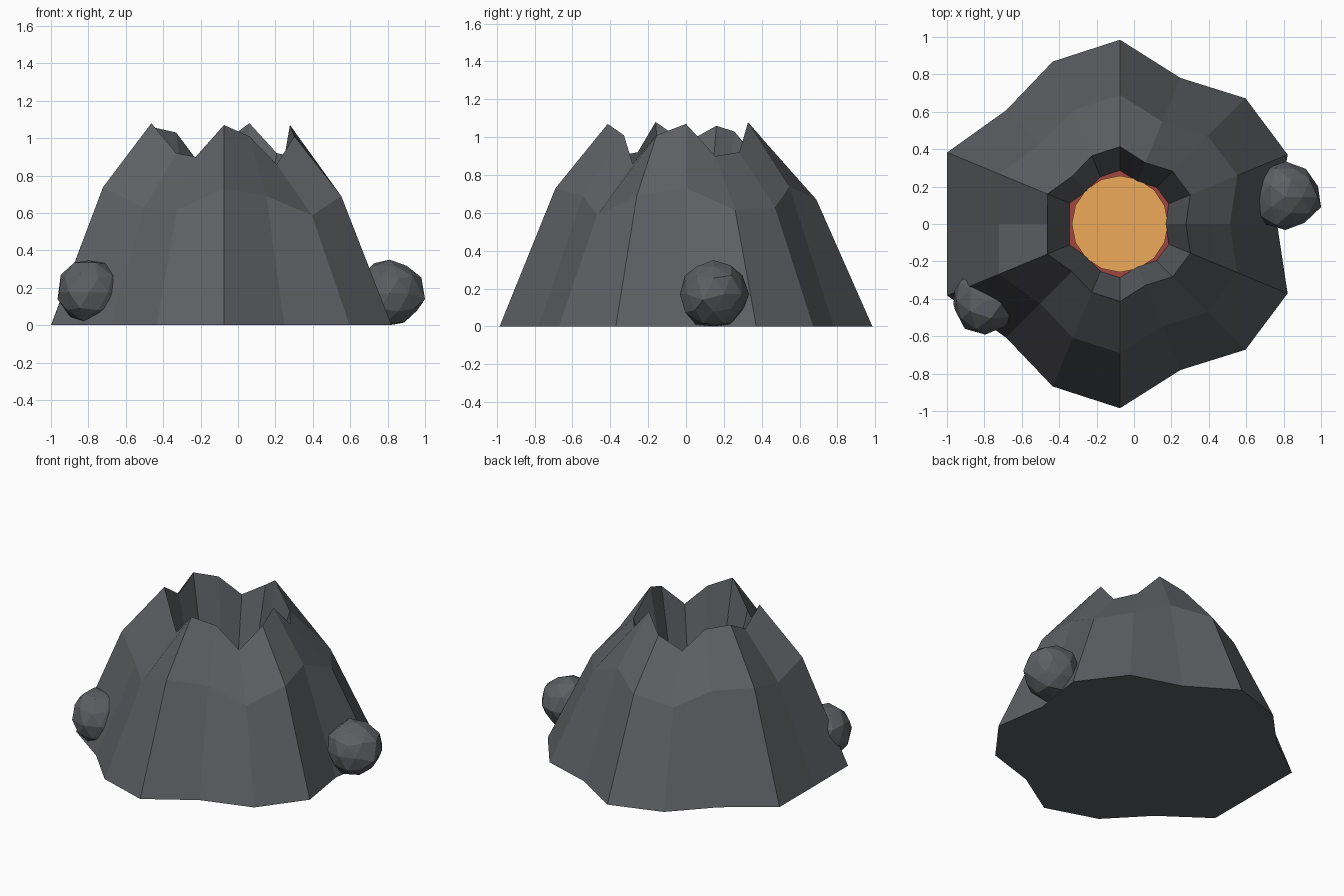
import bpy, bmesh, math, random
from mathutils import Vector

if "Cube" in bpy.data.objects:
    bpy.data.objects.remove(bpy.data.objects["Cube"])

CX = -0.075
N = 16
# base radius for angles 0..180 (mirrored to the front side)
HALF = [0.84, 0.97, 0.95, 0.845, 0.985, 0.94, 0.86, 1.0, 0.925]
RAD = HALF + HALF[-2:0:-1]
# jagged rim heights, counter-clockwise from +x
RIM = [1.07, 0.90, 0.92, 1.08, 0.98, 0.89, 1.03, 1.06,
       0.97, 1.08, 0.92, 0.90, 1.07, 1.01, 0.86, 1.01]


def material(name, rgb):
    m = bpy.data.materials.new(name)
    m.diffuse_color = (*rgb, 1)
    m.use_nodes = True
    m.node_tree.nodes["Principled BSDF"].inputs["Base Color"].default_value = m.diffuse_color
    return m


def finish(bm, name, mat):
    bmesh.ops.recalc_face_normals(bm, faces=bm.faces)
    me = bpy.data.meshes.new(name)
    bm.to_mesh(me)
    bm.free()
    me.materials.append(mat)
    ob = bpy.data.objects.new(name, me)
    bpy.context.collection.objects.link(ob)
    return ob


def ring(bm, scale, heights, radii=RAD):
    out = []
    for i in range(N):
        a = 2 * math.pi * i / N
        r = radii[i] * scale
        out.append(bm.verts.new((CX + r * math.cos(a), r * math.sin(a), heights[i])))
    return out


stone = material("dark_stone", (0.11, 0.115, 0.125))
ember = material("ember", (0.35, 0.06, 0.05))
molten = material("molten", (0.85, 0.40, 0.10))

# volcano cone: base, shoulder, jagged rim, crater wall and floor
bm = bmesh.new()
rings = [ring(bm, 1.0, [0] * N),
         ring(bm, 0.70, [z * 0.683 for z in RIM]),
         ring(bm, 0.42, RIM),
         ring(bm, 0.29, [0.45] * N)]
for lo, hi in zip(rings, rings[1:]):
    for i in range(N):
        j = (i + 1) % N
        bm.faces.new((lo[i], lo[j], hi[j], hi[i]))
bm.faces.new(rings[0][::-1])
bm.faces.new(rings[-1])
finish(bm, "volcano_cone", stone)

# crater floor: ember edge with lava pool above it
for name, s, z, radii, mat in (("ember_edge", 0.292, 0.455, RAD, ember),
                               ("lava_pool", 0.258, 0.465, [1] * N, molten)):
    bm = bmesh.new()
    bm.faces.new(ring(bm, s, [z] * N, radii))
    finish(bm, name, mat)


# boulders lodged in the foot of the cone
def boulder(name, centre, radius, tip, seed):
    rnd = random.Random(seed)
    bm = bmesh.new()
    bmesh.ops.create_icosphere(bm, subdivisions=2, radius=radius)
    for v in bm.verts:
        v.co *= rnd.uniform(0.95, 1.06)
    t = Vector(tip) - Vector(centre)
    far = max(bm.verts, key=lambda v: v.co.dot(t))
    far.co = t
    for v in bm.verts:
        v.co += Vector(centre)
        v.co.z = min(max(v.co.z, 0), 0.355)
    finish(bm, name, stone)


boulder("right_boulder", (0.81, 0.145, 0.17), 0.18, (1.0, 0.09, 0.14), 3)
boulder("left_boulder", (-0.795, -0.41, 0.175), 0.178, (-0.965, -0.43, 0.14), 5)
